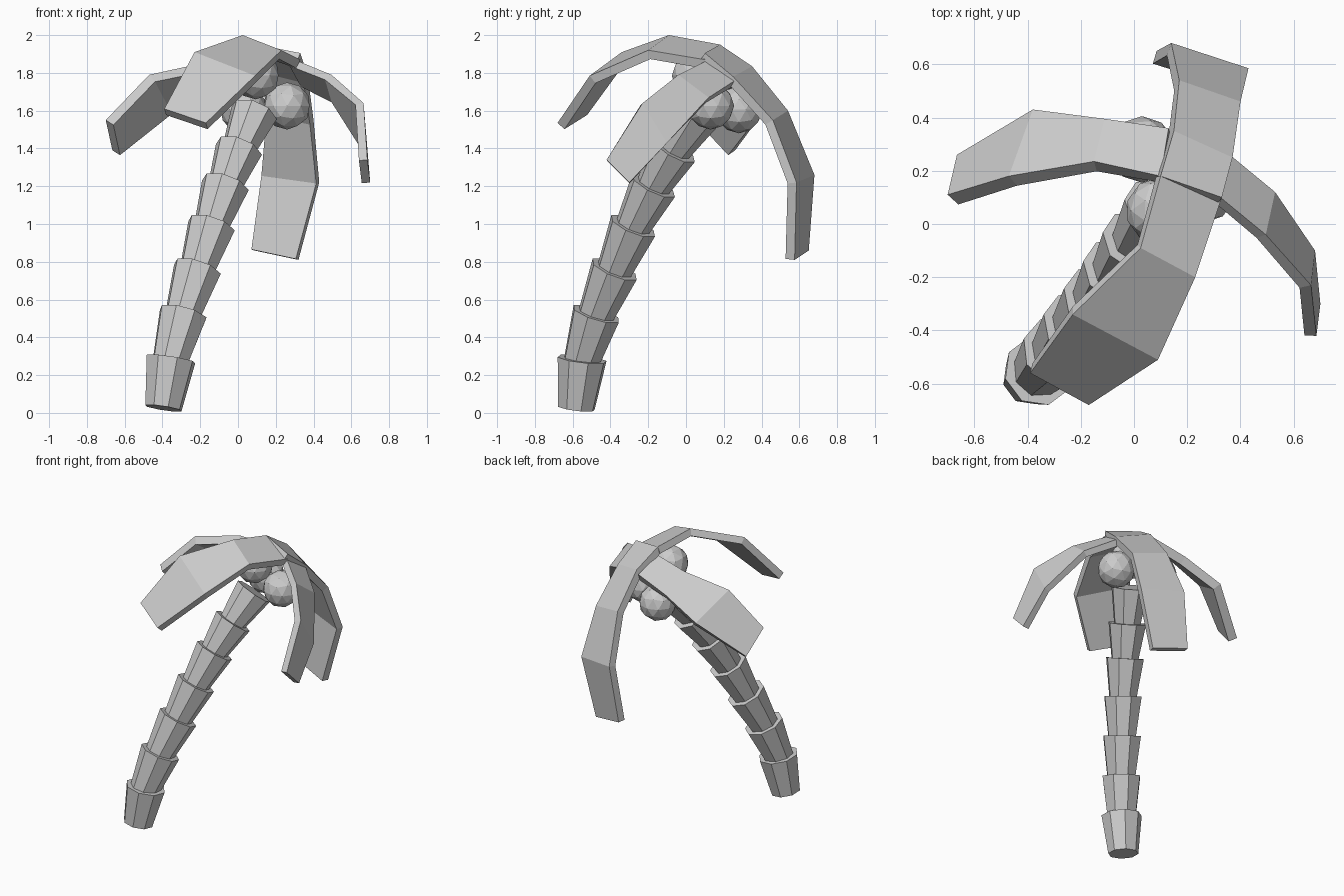
import bpy, bmesh
from math import pi, cos, sin
from mathutils import Vector

if "Cube" in bpy.data.objects:
    bpy.data.objects.remove(bpy.data.objects["Cube"])


def make_object(name, bm):
    bmesh.ops.recalc_face_normals(bm, faces=bm.faces)
    mesh = bpy.data.meshes.new(name)
    bm.to_mesh(mesh)
    bm.free()
    ob = bpy.data.objects.new(name, mesh)
    bpy.context.collection.objects.link(ob)
    return ob


def loft(name, rings):
    """Closed solid through rings of equal vertex count."""
    bm = bmesh.new()
    loops = [[bm.verts.new(p) for p in ring] for ring in rings]
    n = len(loops[0])
    for a, b in zip(loops, loops[1:]):
        for i in range(n):
            j = (i + 1) % n
            bm.faces.new((a[i], a[j], b[j], b[i]))
    bm.faces.new(loops[0])
    bm.faces.new(loops[-1])
    return make_object(name, bm)


def disc(center, axis, r, sides=8):
    u = Vector((0, 0, 1)).cross(axis).normalized()
    v = axis.cross(u).normalized()
    return [center + r * (cos(a) * u + sin(a) * v)
            for a in ((i + 0.5) * 2 * pi / sides for i in range(sides))]


# Trunk: flared octagonal segments stacked along a leaning path
path = [Vector(p) for p in (
    (-0.395, -0.58, 0.025), (-0.355, -0.55, 0.285), (-0.29, -0.475, 0.525),
    (-0.215, -0.378, 0.76), (-0.14, -0.28, 0.99), (-0.067, -0.172, 1.205),
    (0.005, -0.063, 1.395), (0.085, 0.06, 1.585))]
for i, (a, b) in enumerate(zip(path, path[1:])):
    axis = (b - a).normalized()
    start = a - axis * (0.02 if i else 0)
    loft(f"trunk_segment_{i + 1}",
         [disc(start, axis, 0.1 - 0.002 * i), disc(b, axis, 0.134 - 0.001 * i)])

# Coconuts
for i, c in enumerate([(0.095, 0.05, 1.785), (0.26, 0.13, 1.625), (0.03, 0.28, 1.605)]):
    bm = bmesh.new()
    bmesh.ops.create_icosphere(bm, subdivisions=2, radius=0.125)
    bmesh.ops.translate(bm, verts=bm.verts, vec=c)
    make_object(f"coconut_{i + 1}", bm)


# Leaves: drooping strips given by two upper edges, thickened inwards
def leaf(name, edge_a, edge_b, thick=0.05):
    A = [Vector(p) for p in edge_a]
    B = [Vector(p) for p in edge_b]
    hub = Vector((0.15, 0.15, 1.2))
    rings = []
    for i, (a, b) in enumerate(zip(A, B)):
        lo, hi = max(i - 1, 0), min(i + 1, len(A) - 1)
        along = (A[hi] + B[hi]) - (A[lo] + B[lo])
        n = (b - a).cross(along).normalized()
        if n.dot(hub - (a + b) / 2) < 0:
            n = -n
        rings.append([a, b, b + n * thick, a + n * thick])
    loft(name, rings)


leaf("front_leaf",
     [(0.10, 0.18, 1.95), (0.025, -0.09, 2.0), (-0.23, -0.34, 1.91), (-0.39, -0.56, 1.61)],
     [(0.33, 0.10, 1.87), (0.23, -0.20, 1.92), (0.09, -0.51, 1.785), (-0.17, -0.68, 1.535)])
leaf("back_leaf",
     [(0.10, 0.18, 1.95), (0.15, 0.35, 1.835), (0.17, 0.54, 1.60), (0.14, 0.68, 1.26), (0.085, 0.65, 0.86)],
     [(0.33, 0.10, 1.905), (0.37, 0.25, 1.78), (0.40, 0.46, 1.55), (0.43, 0.585, 1.22), (0.32, 0.575, 0.81)])
leaf("left_leaf",
     [(0.10, 0.18, 1.89), (-0.15, 0.235, 1.86), (-0.47, 0.18, 1.79), (-0.70, 0.11, 1.55)],
     [(0.13, 0.36, 1.81), (-0.11, 0.395, 1.74), (-0.38, 0.43, 1.62), (-0.665, 0.26, 1.39)], 0.06)
leaf("right_leaf",
     [(0.30, 0.12, 1.87), (0.495, -0.04, 1.79), (0.665, -0.23, 1.64), (0.685, -0.42, 1.34)],
     [(0.36, 0.26, 1.76), (0.53, 0.12, 1.67), (0.68, -0.10, 1.43), (0.70, -0.30, 1.22)], 0.045)
